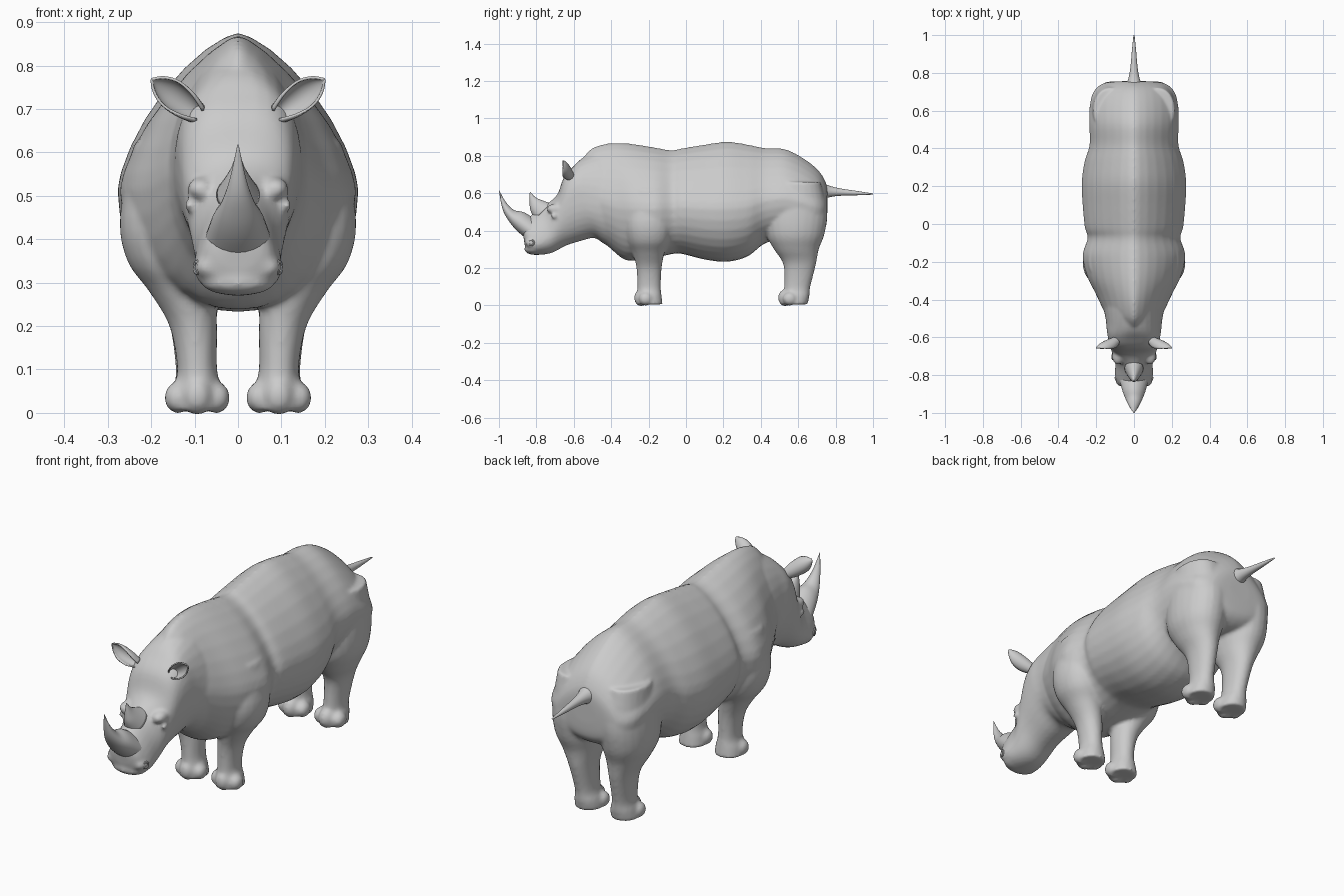
import bpy, bmesh, math
from mathutils import Vector, Matrix

if "Cube" in bpy.data.objects:
    bpy.data.objects.remove(bpy.data.objects["Cube"])

grey = bpy.data.materials.new("hide grey")
grey.use_nodes = True
GREY = (0.6, 0.6, 0.6, 1)
grey.diffuse_color = GREY
grey.node_tree.nodes["Principled BSDF"].inputs["Base Color"].default_value = GREY


def catmull(rows, steps):
    """Smoothly interpolate a list of equal-length rows."""
    out = []
    for i in range(len(rows) - 1):
        a, b, c, d = (rows[max(0, min(len(rows) - 1, i + k))] for k in (-1, 0, 1, 2))
        for s in range(steps):
            t = s / steps
            out.append([q + t / 2 * (r - p + t * (2 * p - 5 * q + 4 * r - s_
                        + t * (3 * (q - r) + s_ - p))) for p, q, r, s_ in zip(a, b, c, d)])
    return out + [list(rows[-1])]


def loft(bm, rows, steps=4, sides=32):
    """Rows: first y, first z, opposite y, opposite z, half width, x, widest place, bluntness."""
    rings = []
    for y1, z1, y2, z2, w, x, f, n in catmull(rows, steps):
        ring = []
        for k in range(sides):
            a = math.tau * k / sides
            s, c = math.sin(a), math.cos(a)
            e = 2 / n if c > 0 else 0.95
            px = x + math.copysign(max(w, 0.001) * abs(s) ** e, s)
            v = f * (1 - c ** e) if c > 0 else f + (1 - f) * abs(c) ** e
            ring.append(bm.verts.new((px, y1 + (y2 - y1) * v, z1 + (z2 - z1) * v)))
        rings.append(ring)
    for r, q in zip(rings, rings[1:]):
        for k in range(sides):
            j = (k + 1) % sides
            bm.faces.new((r[k], r[j], q[j], q[k]))
    bm.faces.new(rings[0])
    bm.faces.new(rings[-1])


def ball(bm, centre, size):
    m = Matrix.Translation(centre) @ Matrix.Diagonal((*size, 1))
    bmesh.ops.create_uvsphere(bm, u_segments=20, v_segments=12, radius=1, matrix=m)


def finish(bm, name):
    bmesh.ops.recalc_face_normals(bm, faces=bm.faces)
    mesh = bpy.data.meshes.new(name)
    bm.to_mesh(mesh)
    bm.free()
    for p in mesh.polygons:
        p.use_smooth = True
    mesh.materials.append(grey)
    ob = bpy.data.objects.new(name, mesh)
    bpy.context.collection.objects.link(ob)
    return ob


body = bmesh.new()

# Head and neck, from muzzle to shoulders
head = [
    (-.872, .39, -.862, .32, .035, .5, 2),
    (-.865, .44, -.845, .285, .075, .6, 2),
    (-.82, .49, -.80, .27, .1, .72, 1.6),
    (-.755, .535, -.72, .28, .1, .65, 1.8),
    (-.69, .59, -.64, .32, .12, .4, 2.3),
    (-.655, .68, -.56, .345, .135, .45, 2.8),
    (-.61, .735, -.49, .36, .145, .5, 2.8),
    (-.55, .79, -.44, .33, .152, .55, 2.2),
    (-.42, .85, -.34, .27, .18, .58, 1.6),
]
loft(body, [r[:5] + (0,) + r[5:] for r in head])

# Trunk: y of the ridge, ridge height, y of the belly, belly height, half width
trunk = [
    (-.55, .79, -.46, .35, .14),
    (-.50, .842, -.41, .31, .165),
    (-.41, .867, -.33, .245, .205),
    (-.30, .865, -.25, .24, .25),
    (-.17, .845, -.16, .255, .272),
    (-.08, .83, -.07, .275, .245),
    (-.02, .84, -.02, .275, .26),
    (.1, .86, .1, .245, .272),
    (.22, .875, .22, .233, .277),
    (.33, .86, .33, .262, .262),
    (.42, .842, .42, .33, .235),
    (.53, .835, .53, .36, .237),
    (.63, .785, .63, .36, .234),
    (.71, .72, .70, .37, .212),
    (.75, .65, .745, .41, .155),
    (.757, .6, .755, .48, .06),
]
loft(body, [r + (0, .56, 1.45) for r in trunk])

# Legs: height, front y, back y, half width, x
front_leg = [
    (.62, -.29, -.1, .06, .18),
    (.45, -.32, -.08, .085, .187),
    (.35, -.31, -.09, .085, .17),
    (.28, -.285, -.115, .075, .13),
    (.2, -.265, -.13, .055, .103),
    (.1, -.26, -.135, .046, .094),
    (.05, -.265, -.13, .058, .094),
    (.005, -.265, -.125, .064, .094),
]
hind_leg = [
    (.66, .48, .72, .09, .125),
    (.5, .425, .755, .115, .12),
    (.38, .43, .74, .11, .122),
    (.3, .47, .71, .085, .115),
    (.22, .52, .695, .056, .105),
    (.1, .525, .665, .046, .097),
    (.05, .515, .66, .058, .094),
    (.005, .505, .65, .064, .094),
]
for side in (-1, 1):
    for leg in (front_leg, hind_leg):
        loft(body, [(a, z, b, z, w, side * x, .5, 2) for z, a, b, w, x in leg], sides=24)
        toe_y = leg[-1][1] + .025
        ball(body, (side * .094, toe_y, .04), (.036, .038, .045))
        for off in (-.045, .045):
            ball(body, (side * (.094 + off), toe_y + .025, .035), (.031, .038, .036))
    # Brows, eyes and lips
    ball(body, (side * .085, -.70, .515), (.032, .045, .028))
    ball(body, (side * .112, -.705, .478), (.012, .018, .014))
    ball(body, (side * .07, -.82, .335), (.03, .04, .028))
ball(body, (0, -.81, .30), (.085, .055, .03))

hide = finish(body, "body")
remesh = hide.modifiers.new("fuse parts", 'REMESH')
remesh.mode = 'VOXEL'
remesh.voxel_size = .009
remesh.use_smooth_shade = True
relax = hide.modifiers.new("soften folds", 'SMOOTH')
relax.factor = .5
relax.iterations = 5

# Horns
horn = bmesh.new()
loft(horn, [r + (0, .55, 1.7) for r in [
    (-.79, .45, -.845, .35, .078),
    (-.865, .497, -.905, .4, .06),
    (-.92, .51, -.948, .452, .04),
    (-.965, .555, -.981, .515, .02),
    (-1, .618, -1, .612, .002)]], sides=24)
finish(horn, "nose_horn")

horn = bmesh.new()
loft(horn, [r + (0, .5, 2) for r in [
    (-.72, .545, -.81, .46, .05),
    (-.765, .56, -.832, .51, .03),
    (-.805, .578, -.836, .55, .015),
    (-.832, .607, -.836, .6, .002)]], sides=24)
finish(horn, "rear_horn")

# Tail
tail = bmesh.new()
loft(tail, [(y, .61 - (y - .75) * .06 + r, y, .61 - (y - .75) * .06 - r, r, 0, .5, 2)
            for y, r in ((.72, .05), (.77, .03), (.83, .019), (.92, .011), (1, .003))], sides=16)
finish(tail, "tail")

# Ears: cupped leaves opening forward
for side, label in ((1, "left"), (-1, "right")):
    ear = bmesh.new()
    base, axis = Vector((.095, -.605, .69)), Vector((.1, -.05, .075))
    across, back = Vector((-.55, 0, .83)), Vector((.25, .95, .15))
    rows = []
    for u, h in catmull([(0, .024), (.3, .034), (.65, .036), (.9, .024), (1.05, .004)], 4):
        spread = 2.5 - 1.3 * min(u, 1)
        row = []
        for k in range(13):
            a = spread * (k / 6 - 1)
            p = base + axis * u + across * h * math.sin(a) + back * h * (math.cos(a) - .6)
            row.append(ear.verts.new((side * p.x, p.y, p.z)))
        rows.append(row)
    for r, q in zip(rows, rows[1:]):
        for k in range(12):
            ear.faces.new((r[k], r[k + 1], q[k + 1], q[k]))
    ob = finish(ear, label + "_ear")
    ob.modifiers.new("thickness", 'SOLIDIFY').thickness = .006

# Nostrils: small raised rims on the muzzle
for side, label in ((1, "left"), (-1, "right")):
    bpy.ops.mesh.primitive_torus_add(
        major_radius=.013, minor_radius=.005, major_segments=20, minor_segments=8,
        location=(side * .094, -.825, .335), rotation=(0, math.pi / 2, -side * .4))
    rim = bpy.context.object
    rim.name = label + "_nostril"
    rim.data.materials.append(grey)
    bpy.ops.object.shade_smooth_by_angle()
